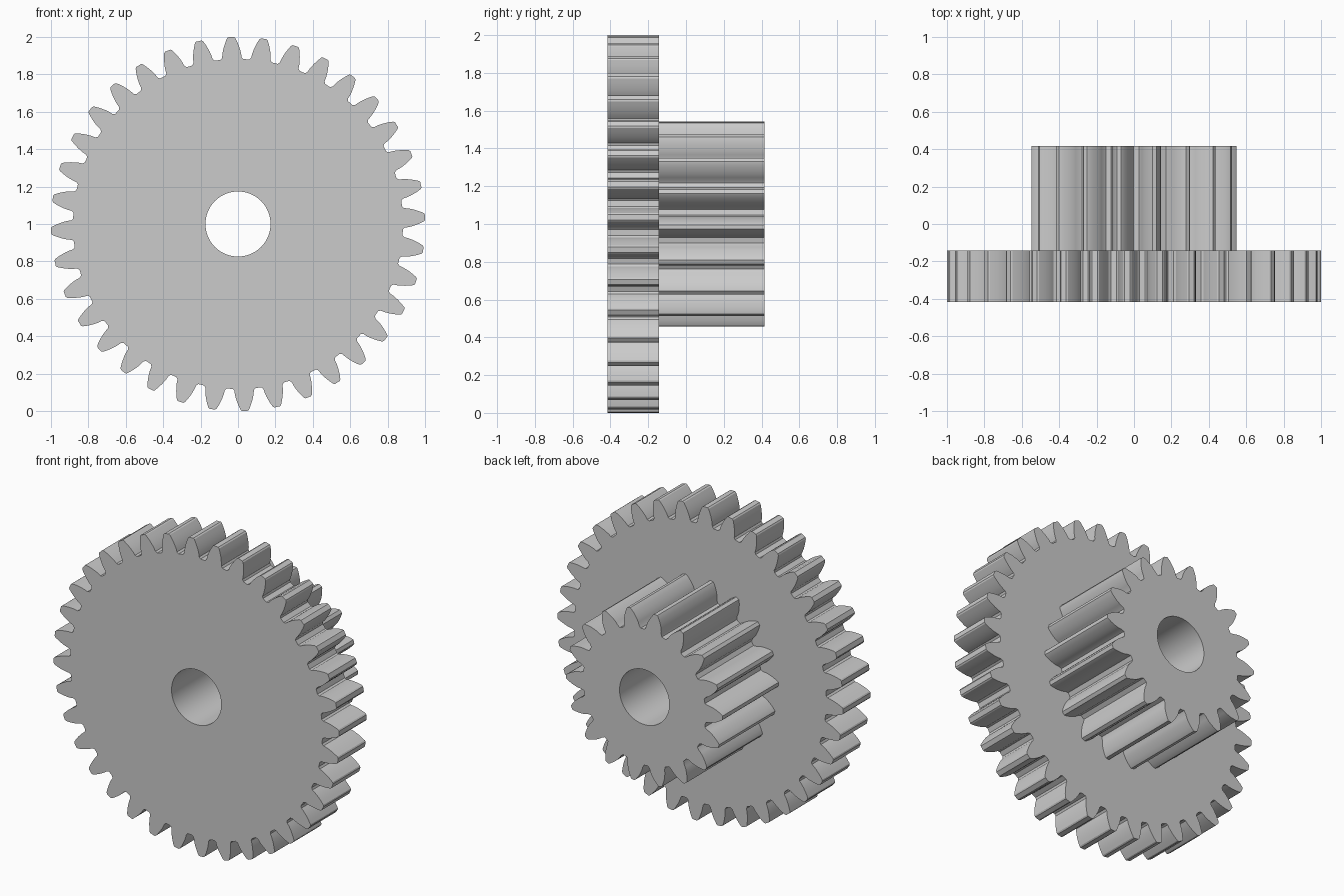
import bpy, bmesh
from math import acos, cos, sin, tan, pi, radians
from mathutils import Vector

if "Cube" in bpy.data.objects:
    bpy.data.objects.remove(bpy.data.objects["Cube"])

MODULE = 2 / 38
PRESSURE = radians(20)
BORE = 0.174
AXLE_Z = 1.0

steel = bpy.data.materials.new("grey_steel")
steel.use_nodes = True
GREY = (0.6, 0.6, 0.6, 1)
steel.diffuse_color = GREY
steel.node_tree.nodes["Principled BSDF"].inputs["Base Color"].default_value = GREY


def inv(a):
    return tan(a) - a


def gear_outline(teeth, tip, root, shift, phase):
    """Involute tooth outline as (radius, angle) pairs."""
    pitch = MODULE * teeth / 2
    base = pitch * cos(PRESSURE)
    half_base = pi / (2 * teeth) + 2 * shift * tan(PRESSURE) / teeth + inv(PRESSURE)
    gap = pi / teeth - half_base
    # one flank, from root to tip, as radius and half angle
    flank = [(root, half_base + 0.4 * gap), (base + 0.002, half_base)]
    steps = 5
    for i in range(1, steps + 1):
        r = base + (tip - 0.006 - base) * i / steps
        flank.append((r, half_base - inv(acos(base / r))))
    flank.append((tip, flank[-1][1] * 0.65))
    points = []
    for t in range(teeth):
        centre = phase + 2 * pi * t / teeth
        points += [(r, centre - h) for r, h in flank]
        points += [(r, centre + h) for r, h in reversed(flank)]
    return points


def make_gear(name, outline, front, back):
    """Fill the outline around the bore and extrude it along y."""
    bm = bmesh.new()
    bore = [(BORE, 2 * pi * i / 64) for i in range(64)]
    edges = []
    for loop in (outline, bore):
        verts = [bm.verts.new((r * cos(a), front, AXLE_Z + r * sin(a))) for r, a in loop]
        edges += [bm.edges.new((v, verts[i - 1])) for i, v in enumerate(verts)]
    bmesh.ops.triangle_fill(bm, edges=edges, use_beauty=True, normal=Vector((0, -1, 0)))
    result = bmesh.ops.extrude_face_region(bm, geom=bm.faces[:], use_keep_orig=True)
    moved = [v for v in result["geom"] if isinstance(v, bmesh.types.BMVert)]
    bmesh.ops.translate(bm, verts=moved, vec=(0, back - front, 0))
    bmesh.ops.recalc_face_normals(bm, faces=bm.faces[:])
    mesh = bpy.data.meshes.new(name)
    bm.to_mesh(mesh)
    bm.free()
    mesh.materials.append(steel)
    obj = bpy.data.objects.new(name, mesh)
    bpy.context.collection.objects.link(obj)
    bpy.ops.object.select_all(action="DESELECT")
    obj.select_set(True)
    bpy.context.view_layer.objects.active = obj
    bpy.ops.object.shade_smooth_by_angle(angle=radians(20))
    return obj


# wide toothed wheel at the front
make_gear("large_gear", gear_outline(36, 1.0, 0.882, 0, radians(2.1)), -0.416, -0.142)
# pinion behind it, on the same bore
make_gear("small_gear", gear_outline(18, 0.548, 0.43, 0.42, radians(-1.6)), -0.142, 0.416)
